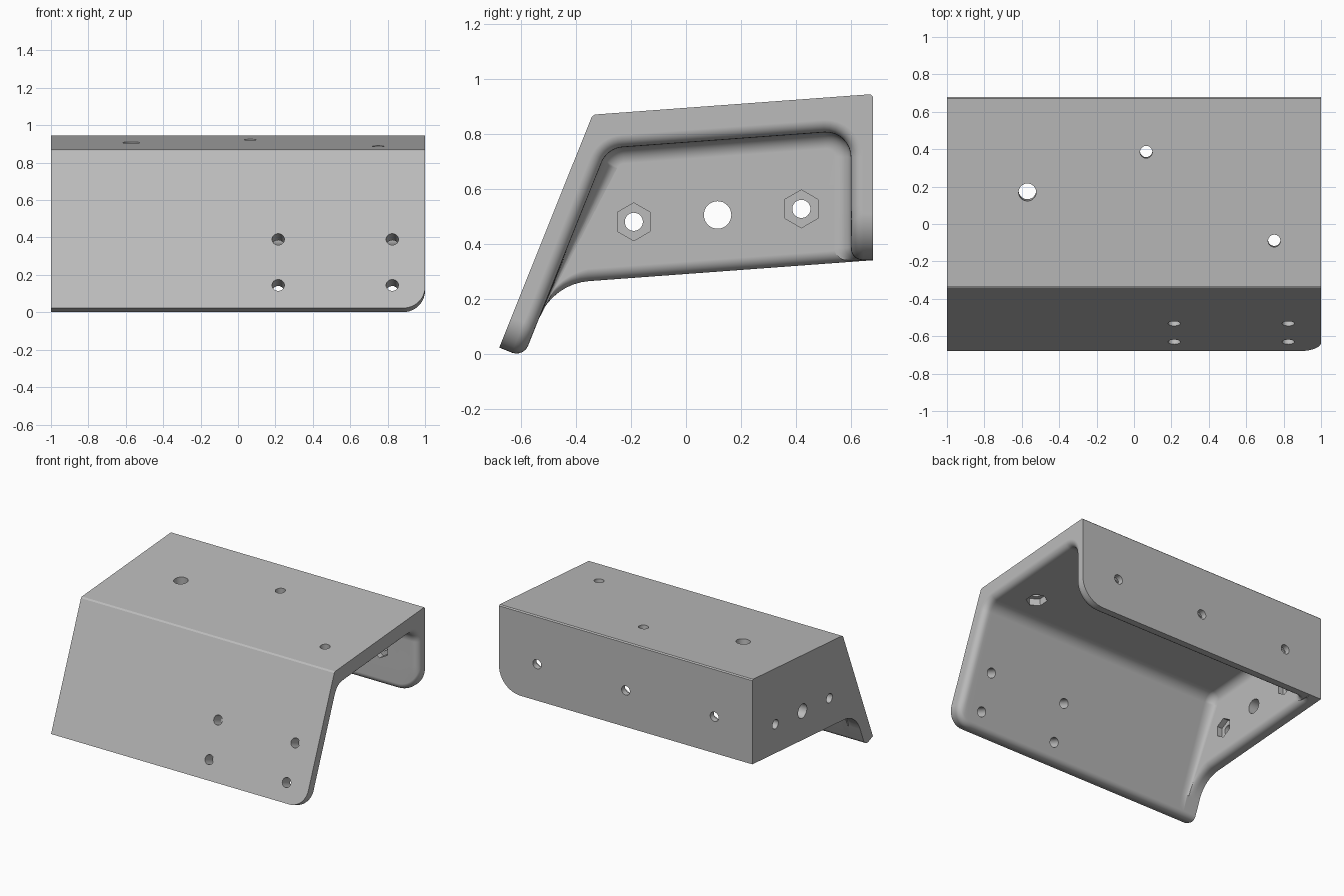
import bpy, bmesh, math
from mathutils import Vector, Matrix

cube = bpy.data.objects.get("Cube")
if cube:
    bpy.data.objects.remove(cube, do_unlink=True)

# Outer side profile as (y, z) points, and plate thicknesses
TOE, RIDGE, HEEL, BACK = (Vector(p) for p in
                          ((-.68, .022), (-.34, .87), (.68, .945), (.68, .34)))
T_FRONT, T_TOP, T_BACK = .095, .126, .08
WALL_X = -.91            # inner face of the end wall
ROUND, COVE = .045, .06  # convex rim radius, concave end wall radius
R_FRONT, R_BACK = .12, .17

slope = (RIDGE - TOE).normalized()
roof = (HEEL - RIDGE).normalized()
n_front = Vector((-slope.y, slope.x))
n_top = Vector((-roof.y, roof.x))
n_back = Vector((1, 0))


def rounding(d, r):
    """Drop of a quarter-round surface at distance d from its edge."""
    d = min(max(d, 0), r)
    return r - math.sqrt(max(r * r - (r - d) ** 2, 0))


def centre(n0, d0, n1, d1):
    return Matrix((n0, n1)).inverted() @ Vector((d0, d1))


def arc(c, r, n0, n1, count, grow=lambda f: 0):
    a0, a1 = (math.atan2(n.y, n.x) for n in (n0, n1))
    out = []
    for i in range(count):
        f = i / (count - 1)
        a = a0 + (a1 - a0) * f
        out.append(c + Vector((math.cos(a), math.sin(a))) * (r + grow(f)))
    return out


def corner_cut(x, r):
    """How far a rounded free corner shortens a plate at x."""
    u = max(x - (1 - r), 0)
    return r - math.sqrt(max(r * r - u * u, 0))


def edge_points(x, r, last):
    """Pairs of (height up the plate, rim drop) from the free edge upward."""
    cut = corner_cut(x, r)
    fit = min(1, (last - cut - .005) / ROUND)
    out = []
    for k in range(6):
        s = cut + ROUND * (1 - math.cos(k * math.pi / 10)) * fit
        if x > 1 - r and s < r:
            d = r - math.hypot(r - s, x - (1 - r))
        else:
            d = min(s, 1 - x)
        out.append((s, rounding(d, ROUND)))
    return out + [(last, rounding(1 - x, ROUND))]


R_IN, N = .09, 9
d_front, d_top = n_front.dot(TOE), n_top.dot(RIDGE)
C_RIDGE = centre(n_front, d_front - T_FRONT - R_IN, n_top, d_top - T_TOP - R_IN)
C_HEEL = centre(n_top, d_top - T_TOP - R_IN, n_back, BACK.x - T_BACK - R_IN)
R_GUSSET = .21
C_GUSSET = centre(n_front, d_front - T_FRONT - R_GUSSET,
                  n_top, n_top.dot(BACK) - R_GUSSET)


def under(y):
    """Point on the lower edge of the end wall."""
    return BACK + roof * ((y - BACK.x) / roof.x)


def leg(x):
    return [TOE + slope * s - n_front * (T_FRONT - g)
            for s, g in edge_points(x, R_FRONT, .15)]


def outer(x):
    e = .008
    down = Vector((0, -1))
    return [BACK - down * corner_cut(x, R_BACK), HEEL + down * e, HEEL - roof * e,
            RIDGE + roof * e, RIDGE - slope * e,
            TOE + slope * corner_cut(x, R_FRONT)]


def wall_section(x):
    g = rounding(WALL_X - x, ROUND)
    pts = leg(x) + arc(C_GUSSET, R_GUSSET, n_front, n_top, N, lambda f: g * f)
    y0 = (C_GUSSET + n_top * R_GUSSET).x
    pts += [under(y0 + (.58 - y0) * (i + 1) / N) + n_top * g for i in range(N)]
    pts.append(under(.595) + n_top * g)
    pts += [under(.6 + ROUND * (1 - k / 5)) + n_top * g * k / 6
            for k in range(5, -1, -1)]
    return pts + outer(x)


def open_section(x):
    inset = rounding(x - WALL_X, COVE)
    grow = rounding(1 - x, ROUND) - inset
    pts = leg(x)
    pts += arc(C_RIDGE, R_IN, n_front, n_top, N, lambda f: grow)
    pts += arc(C_HEEL, R_IN, n_top, n_back, N, lambda f: grow)
    pts += [Vector((BACK.x - T_BACK + g - inset, BACK.y + s))
            for s, g in reversed(edge_points(x, R_BACK, .2))]
    return pts + outer(x)


# Bracket body: sections lofted along x
steps = [math.sin(k * math.pi / 16) for k in range(9)]
sections = [(-1, wall_section(-1))]
sections += [(x, wall_section(x)) for x in (WALL_X - ROUND * (1 - f) for f in steps)]
sections += [(x, open_section(x)) for x in
             (WALL_X + COVE * (1 - f) for f in reversed(steps))]
sections += [(x, open_section(x)) for x in
             (1 - R_BACK * (1 - math.sin(k * math.pi / 24)) for k in range(13))]
bm = bmesh.new()
rings = [[bm.verts.new((x, p.x, p.y)) for p in pts] for x, pts in sections]
for a, b in zip(rings, rings[1:]):
    for i in range(len(a)):
        j = (i + 1) % len(a)
        bm.faces.new((a[i], a[j], b[j], b[i]))
bm.faces.new(rings[0])
bm.faces.new(rings[-1])
bmesh.ops.remove_doubles(bm, verts=bm.verts, dist=1e-5)
bmesh.ops.recalc_face_normals(bm, faces=bm.faces)
mesh = bpy.data.meshes.new("bracket_body")
bm.to_mesh(mesh)
bm.free()
body = bpy.data.objects.new("bracket_body", mesh)
bpy.context.collection.objects.link(body)

grey = bpy.data.materials.new("plain_grey")
grey.use_nodes = True
grey.diffuse_color = (.5, .5, .5, 1)
grey.node_tree.nodes["Principled BSDF"].inputs["Base Color"].default_value = (.5, .5, .5, 1)
mesh.materials.append(grey)


def drill(pos, axis, radius, length, sides=32):
    """Cut a round or hexagonal hole centred on pos."""
    bpy.ops.mesh.primitive_cylinder_add(vertices=sides, radius=radius, depth=length, location=pos)
    cutter = bpy.context.object
    cutter.name = "hole_cutter"
    cutter.hide_render = True
    cutter.rotation_euler = Vector(axis).to_track_quat('Z', 'Y').to_euler()
    cutter.data.materials.append(grey)
    mod = body.modifiers.new("hole", 'BOOLEAN')
    mod.operation, mod.solver, mod.object = 'DIFFERENCE', 'EXACT', cutter
    bpy.context.view_layer.objects.active = body
    bpy.ops.object.modifier_apply(modifier=mod.name)
    bpy.data.objects.remove(cutter, do_unlink=True)


BOLT, HEX, POCKET = .033, .069, .1
# Front plate holes
for x in (.215, .825):
    for z in (.145, .39):
        p = TOE + slope * ((z - TOE.y) / slope.y)
        drill((x, p.x, p.y), (0, *n_front), BOLT, .4)
# Top plate holes, the small ones with nut pockets below
for x, y, r in ((-.57, .17, .047), (.065, .385, BOLT), (.75, -.09, BOLT)):
    p = RIDGE + roof * ((y - RIDGE.x) / roof.x)
    drill((x, p.x, p.y), (0, *n_top), r, .4)
    if r == BOLT:
        q = p - n_top * T_TOP
        drill((x, q.x, q.y), (0, *n_top), HEX, POCKET, 6)
# Back plate holes with nut pockets
for x in (-.7, 0, .7):
    drill((x, BACK.x, .6), (0, 1, 0), BOLT, .4)
    drill((x, BACK.x - T_BACK, .6), (0, 1, 0), HEX, POCKET * .8, 6)
# End wall holes, the outer two with nut pockets
for y, z, r in ((-.19, .48, BOLT), (.115, .505, .05), (.42, .527, BOLT)):
    drill((-1, y, z), (1, 0, 0), r, .4)
    if r == BOLT:
        drill((WALL_X, y, z), (1, 0, 0), HEX, POCKET * .8, 6)

# Smooth fillets, crisp edges
bpy.ops.object.select_all(action='DESELECT')
body.select_set(True)
bpy.context.view_layer.objects.active = body
bpy.ops.object.shade_smooth_by_angle(angle=math.radians(30))
weighted = body.modifiers.new("weighted_normals", 'WEIGHTED_NORMAL')
weighted.keep_sharp = True
